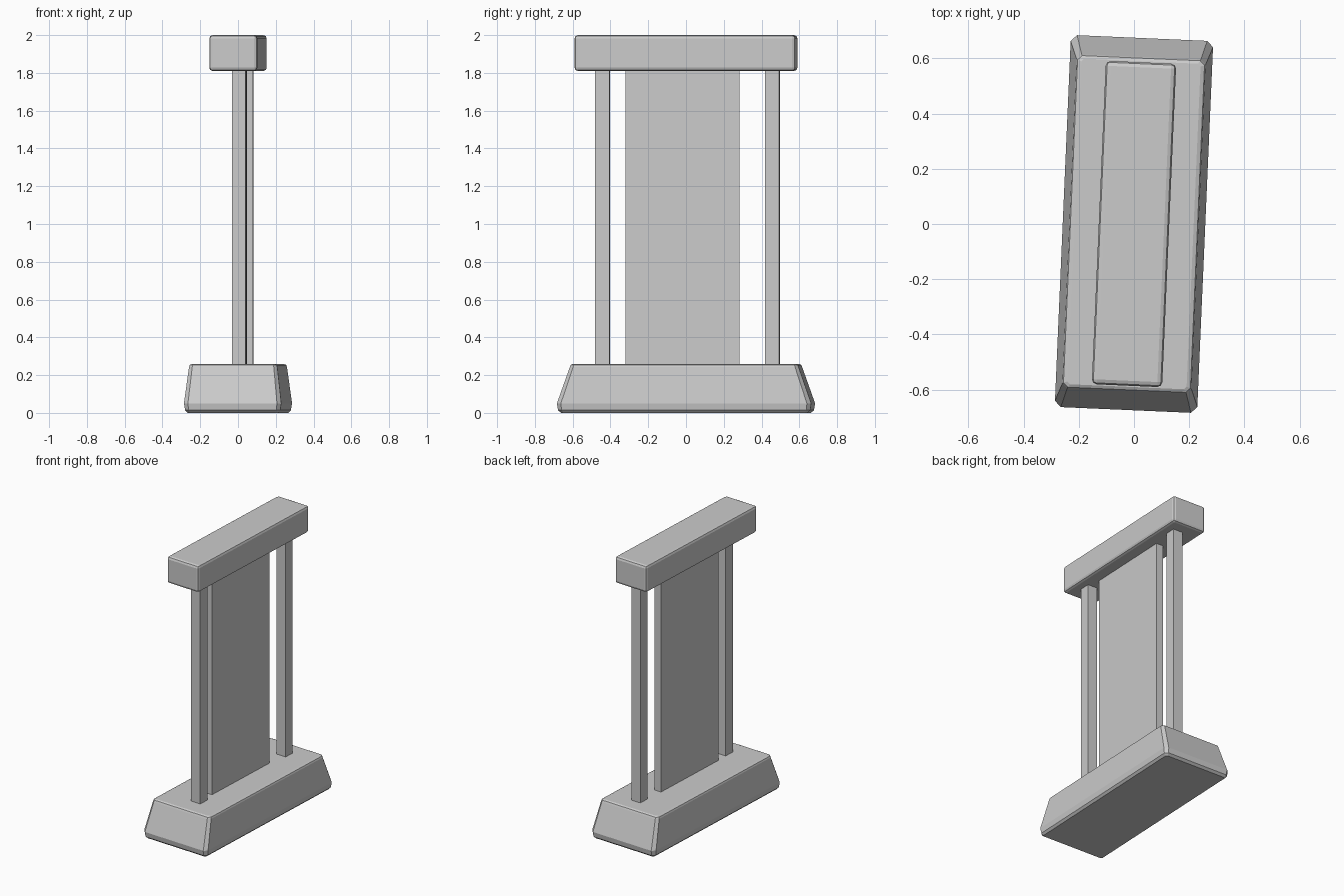
import bpy
import bmesh
from math import radians
from mathutils import Matrix

if "Cube" in bpy.data.objects:
    bpy.data.objects.remove(bpy.data.objects["Cube"])

# whole stand is turned slightly clockwise seen from above
TURN = Matrix.Rotation(radians(-2.5), 4, 'Z')


def loft(name, rings):
    """Stack chamfered rectangles given as (half x, half y, z, corner cut)."""
    bm = bmesh.new()
    loops = []
    for hx, hy, z, c in rings:
        pts = [(hx, -hy + c), (hx, hy - c), (hx - c, hy), (-hx + c, hy),
               (-hx, hy - c), (-hx, -hy + c), (-hx + c, -hy), (hx - c, -hy)]
        loops.append([bm.verts.new((x, y, z)) for x, y in pts])
    for a, b in zip(loops, loops[1:]):
        for i in range(8):
            j = (i + 1) % 8
            bm.faces.new((a[i], a[j], b[j], b[i]))
    bm.faces.new(loops[0][::-1])
    bm.faces.new(loops[-1])
    return finish(name, bm)


def box(name, center, size):
    bm = bmesh.new()
    bmesh.ops.create_cube(bm, size=1, matrix=Matrix.Translation(center) @ Matrix.Diagonal((*size, 1)))
    return finish(name, bm)


def finish(name, bm):
    bm.transform(TURN)
    bmesh.ops.recalc_face_normals(bm, faces=bm.faces)
    mesh = bpy.data.meshes.new(name)
    bm.to_mesh(mesh)
    bm.free()
    obj = bpy.data.objects.new(name, mesh)
    bpy.context.collection.objects.link(obj)
    return obj


# tapered plinth with softened edges
loft("base", [(0.238, 0.652, 0.0, 0.012), (0.252, 0.668, 0.014, 0.02),
              (0.258, 0.674, 0.05, 0.022), (0.234, 0.606, 0.243, 0.018),
              (0.230, 0.601, 0.254, 0.016), (0.216, 0.590, 0.26, 0.01)])

# top beam with rounded edges
beam = box("top_beam", (0, 0, 1.905), (0.255, 1.172, 0.19))
bevel = beam.modifiers.new("soft_edges", 'BEVEL')
bevel.width = 0.018
bevel.segments = 2

# square posts at both ends
for name, y in (("front_post", -0.441), ("back_post", 0.459)):
    box(name, (0.025, y, 1.035), (0.073, 0.075, 1.57))

# wide flat panel between the posts
box("center_panel", (0.010, -0.018, 1.035), (0.052, 0.604, 1.57))
